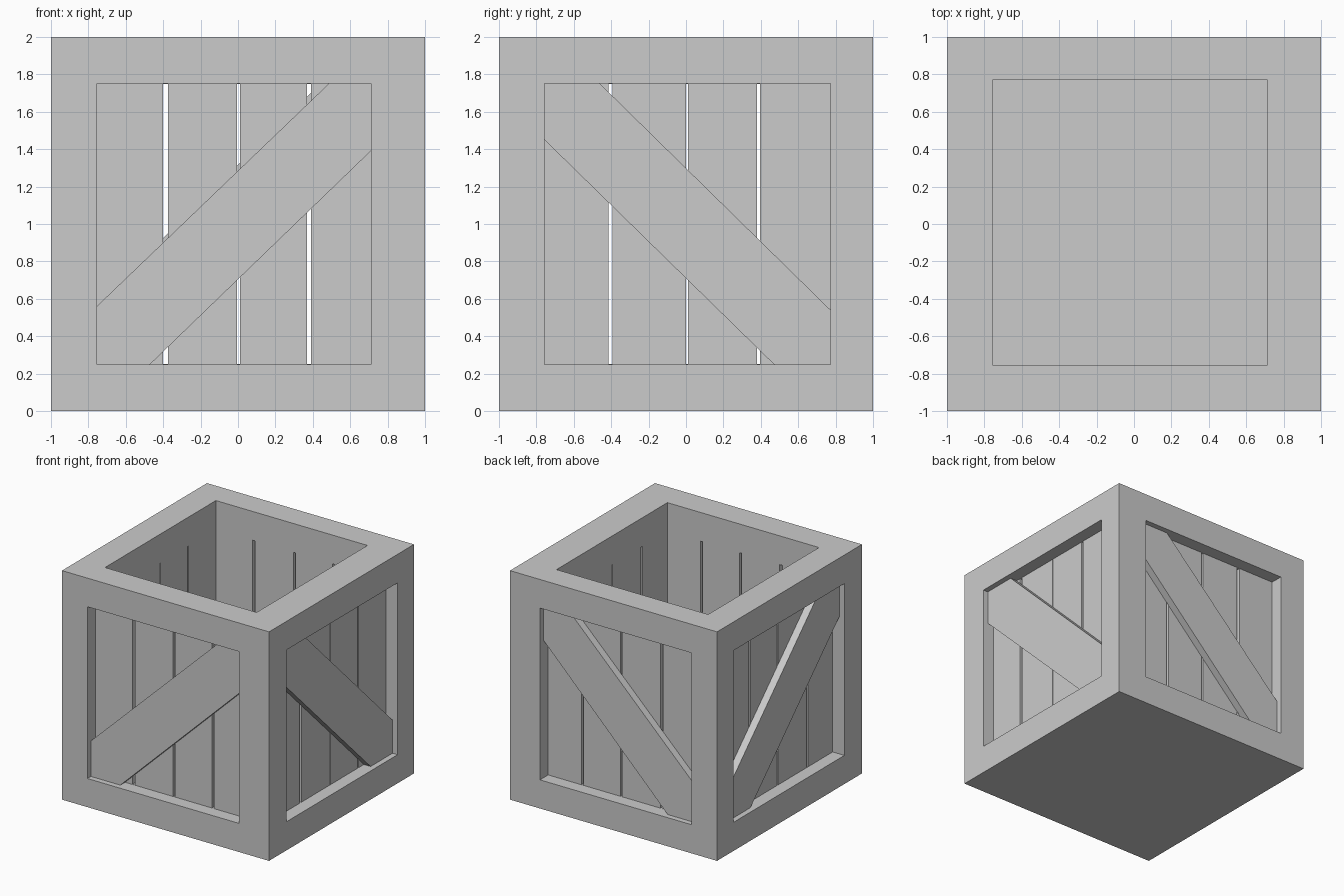
import bpy, bmesh
from mathutils import Vector

if "Cube" in bpy.data.objects:
    bpy.data.objects.remove(bpy.data.objects["Cube"])

X0, X1 = -0.755, 0.71      # opening across x
Y0, Y1 = -0.757, 0.773     # opening across y
Z0, Z1 = 0.25, 1.75        # opening heights
RECESS, BRACE_RECESS = 0.113, 0.048


def prism(name, pts, direction):
    """Extrude a planar 3D outline along a direction."""
    bm = bmesh.new()
    face = bm.faces.new([bm.verts.new(p) for p in pts])
    ext = bmesh.ops.extrude_face_region(bm, geom=[face])
    verts = [g for g in ext["geom"] if isinstance(g, bmesh.types.BMVert)]
    bmesh.ops.translate(bm, verts=verts, vec=Vector(direction))
    bmesh.ops.recalc_face_normals(bm, faces=bm.faces)
    mesh = bpy.data.meshes.new(name)
    bm.to_mesh(mesh)
    bm.free()
    obj = bpy.data.objects.new(name, mesh)
    bpy.context.collection.objects.link(obj)
    return obj


def box(name, x, y, z):
    pts = [(x[0], y[0], z[0]), (x[1], y[0], z[0]), (x[1], y[1], z[0]), (x[0], y[1], z[0])]
    return prism(name, pts, (0, 0, z[1] - z[0]))


def cut(target, cutter):
    cutter.hide_render = True
    mod = target.modifiers.new("cut", 'BOOLEAN')
    mod.operation, mod.solver, mod.object = 'DIFFERENCE', 'EXACT', cutter
    bpy.context.view_layer.objects.active = target
    bpy.ops.object.modifier_apply(modifier=mod.name)
    bpy.data.objects.remove(cutter)


# Crate body: solid block, hollowed from the top
body = box("crate_body", (-1, 1), (-1, 1), (0, 2))
cut(body, box("cavity_cutter", (X0, X1), (Y0, Y1), (Z0, 2.2)))

# Recessed panel on each of the four sides
inner, outer = 1 - RECESS, 1.2
for s in (-1, 1):
    span = sorted((s * inner, s * outer))
    cut(body, box("panel_cutter", (X0, X1), span, (Z0, Z1)))
    cut(body, box("panel_cutter", span, (Y0, Y1), (Z0, Z1)))

# Gaps between planks, cut straight through opposite walls
for a, b in ((-0.4, -0.375), (-0.005, 0.012), (0.37, 0.39)):
    cut(body, box("gap_cutter", (a, b), (-0.95, 0.95), (Z0 + .001, Z1 - .001)))
for a, b in ((-0.415, -0.394), (0.0, 0.01), (0.38, 0.396)):
    cut(body, box("gap_cutter", (-0.95, 0.95), (a, b), (Z0 + .001, Z1 - .001)))

# Diagonal braces with ends trimmed to the opening
thick = RECESS - BRACE_RECESS
face = 1 - BRACE_RECESS
front = [(X0, Z0), (-0.47, Z0), (X1, 1.39), (X1, Z1), (0.485, Z1), (X0, 0.56)]
back = [(X0, Z0), (-0.49, Z0), (X1, 1.45), (X1, Z1), (0.44, Z1), (X0, 0.575)]
side = [(Y0, Z1), (Y0, 1.45), (0.47, Z0), (Y1, Z0), (Y1, 0.54), (-0.46, Z1)]
prism("front_brace", [(u, -face, z) for u, z in front], (0, thick, 0))
prism("back_brace", [(u, face, z) for u, z in back], (0, -thick, 0))
prism("right_brace", [(face, u, z) for u, z in side], (-thick, 0, 0))
prism("left_brace", [(-face, u, z) for u, z in side], (thick, 0, 0))
